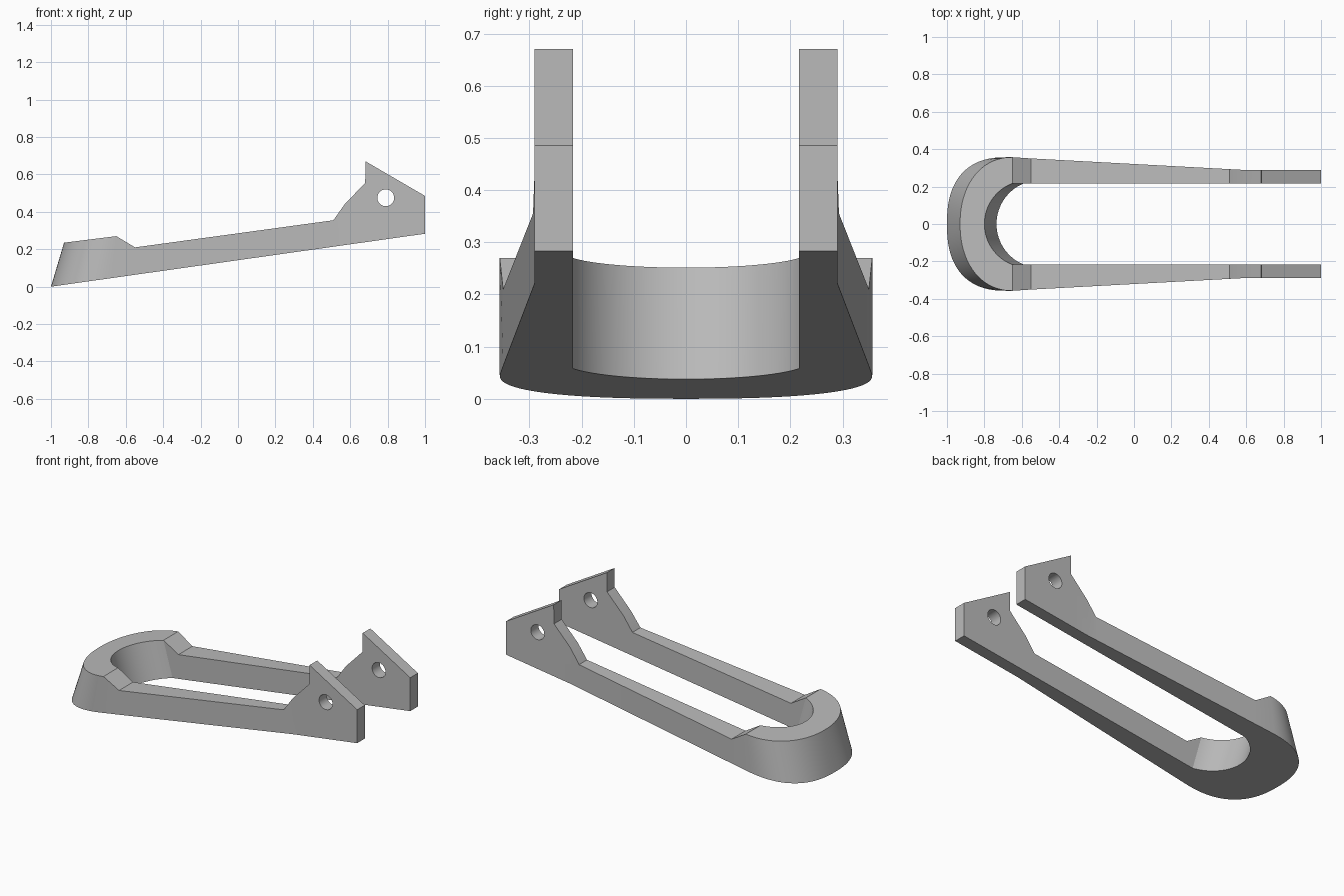
import bpy, bmesh, math

if "Cube" in bpy.data.objects:
    bpy.data.objects.remove(bpy.data.objects["Cube"])

grey = bpy.data.materials.new("plain grey")
grey.diffuse_color = (0.5, 0.5, 0.5, 1)
grey.use_nodes = True
grey.node_tree.nodes["Principled BSDF"].inputs["Base Color"].default_value = grey.diffuse_color

INNER, WIDE, NARROW = 0.217, 0.357, 0.29   # half widths
NOSE_STEPS = 48


def under(x):
    """Height of the sloping underside."""
    return 0.1415 * (x + 1)


def rim(x):
    """Height of the raised top around the nose."""
    return 0.235 + 0.125 * (x + 0.93)


def outer_y(x):
    """Arms taper until the end plates, then run straight."""
    t = min(max((x + 0.67) / 1.24, 0), 1)
    return WIDE + (NARROW - WIDE) * t


def outer_arc(t, tip, end, power):
    """Superellipse point; t runs -1..1 around the nose."""
    a = t * math.pi / 2
    c, s = max(math.cos(a), 0), math.sin(a)
    x = end - (end - tip) * c ** (2 / power)
    return x, math.copysign(WIDE * abs(s) ** (2 / power), s)


def inner_arc(t, tip, end):
    """Circular arc through the tip and both inner arm corners."""
    sag = end - tip
    r = (INNER ** 2 + sag ** 2) / (2 * sag)
    a = t * math.asin(INNER / r)
    return tip + r - r * math.cos(a), r * math.sin(a)


# Arm stations: distance along x and top height
arm = [(-0.55, 0.21), (0.51, 0.355), (0.57, 0.44), (0.68, 0.555),
       (0.682, 0.67), (1.0, 0.485)]


def arm_section(x, z, side):
    o, i = side * outer_y(x), side * INNER
    return [(x, o, under(x)), (x, o, z), (x, i, z), (x, i, under(x))]


def nose_section(t):
    ob = outer_arc(t, -1.0, -0.68, 2.45)
    ot = outer_arc(t, -0.93, -0.65, 2.15)
    it = inner_arc(t, -0.80, -0.65)
    ib = inner_arc(t, -0.735, -0.59)
    return [(*ob, under(ob[0])), (*ot, rim(ot[0])),
            (*it, rim(it[0])), (*ib, under(ib[0]))]


# Fork body: four-cornered sections swept down one arm, round the nose, back up
sections = [arm_section(x, z, -1) for x, z in reversed(arm)]
sections += [nose_section(2 * k / NOSE_STEPS - 1) for k in range(NOSE_STEPS + 1)]
sections += [arm_section(x, z, 1) for x, z in arm]

bm = bmesh.new()
rings = [[bm.verts.new(p) for p in s] for s in sections]
for a, b in zip(rings, rings[1:]):
    for k in range(4):
        n = (k + 1) % 4
        bm.faces.new((a[k], a[n], b[n], b[k]))
bm.faces.new(rings[0])
bm.faces.new(rings[-1])
bmesh.ops.recalc_face_normals(bm, faces=bm.faces[:])
mesh = bpy.data.meshes.new("fork_body")
bm.to_mesh(mesh)
bm.free()
mesh.materials.append(grey)
body = bpy.data.objects.new("fork_body", mesh)
bpy.context.collection.objects.link(body)

# Pivot hole through both end plates
bpy.ops.mesh.primitive_cylinder_add(vertices=32, radius=0.045, depth=1,
                                    location=(0.79, 0, 0.475),
                                    rotation=(math.pi / 2, 0, 0))
cutter = bpy.context.object
cutter.name = "pivot_hole_cutter"
cutter.hide_render = True
cutter.data.materials.append(grey)
cut = body.modifiers.new("pivot_hole", 'BOOLEAN')
cut.operation = 'DIFFERENCE'
cut.solver = 'EXACT'
cut.object = cutter

bpy.ops.object.select_all(action='DESELECT')
body.select_set(True)
bpy.context.view_layer.objects.active = body
bpy.ops.object.modifier_apply(modifier=cut.name)
bpy.data.objects.remove(cutter)
bpy.ops.object.shade_smooth_by_angle(angle=math.radians(20))
